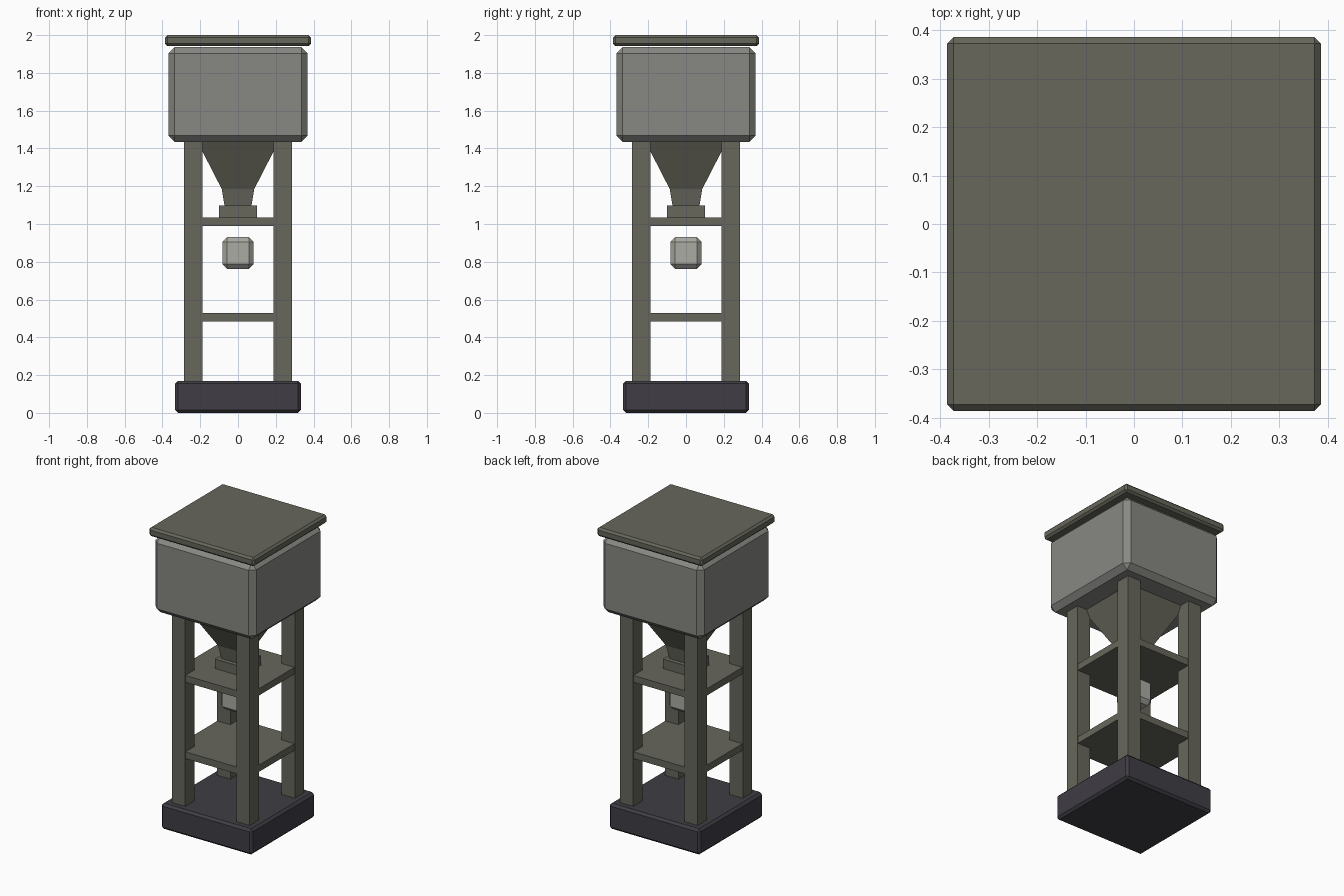
import bpy
import bmesh

default_cube = bpy.data.objects.get("Cube")
if default_cube:
    bpy.data.objects.remove(default_cube, do_unlink=True)


def make_material(name, rgb):
    mat = bpy.data.materials.new(name)
    mat.use_nodes = True
    color = (*rgb, 1.0)
    mat.diffuse_color = color
    mat.node_tree.nodes["Principled BSDF"].inputs["Base Color"].default_value = color
    return mat


dark_base = make_material("charcoal", (0.05, 0.047, 0.058))
olive = make_material("olive grey", (0.135, 0.135, 0.107))
stone = make_material("stone grey", (0.245, 0.245, 0.228))
pale = make_material("pale grey", (0.41, 0.41, 0.37))


def finish(name, bm, mat):
    mesh = bpy.data.meshes.new(name)
    bmesh.ops.recalc_face_normals(bm, faces=bm.faces)
    bm.to_mesh(mesh)
    bm.free()
    mesh.materials.append(mat)
    obj = bpy.data.objects.new(name, mesh)
    bpy.context.collection.objects.link(obj)
    return obj


def box(name, half, bottom, top, mat, chamfer=0.0, x=0.0, y=0.0):
    """Square block between two heights, with optional chamfered edges."""
    bm = bmesh.new()
    bmesh.ops.create_cube(bm, size=1)
    for v in bm.verts:
        v.co.x = x + v.co.x * 2 * half
        v.co.y = y + v.co.y * 2 * half
        v.co.z = bottom + (v.co.z + 0.5) * (top - bottom)
    obj = finish(name, bm, mat)
    if chamfer:
        mod = obj.modifiers.new("chamfer", "BEVEL")
        mod.width = chamfer
        mod.segments = 1
        mod.limit_method = "NONE"
    return obj


def square_loft(name, profile, mat):
    """Square rings of (half width, height) joined into a closed solid."""
    bm = bmesh.new()
    rings = [[bm.verts.new((sx * h, sy * h, z))
              for sx, sy in ((-1, -1), (1, -1), (1, 1), (-1, 1))]
             for h, z in profile]
    for low, high in zip(rings, rings[1:]):
        for i in range(4):
            j = (i + 1) % 4
            bm.faces.new((low[i], low[j], high[j], high[i]))
    bm.faces.new(rings[0][::-1])
    bm.faces.new(rings[-1])
    return finish(name, bm, mat)


# Foundation and the four posts
box("base", 0.333, 0.0, 0.17, dark_base, 0.015)
for side, sx in (("left", 1), ("right", -1)):
    for end, sy in (("front", -1), ("back", 1)):
        box(f"{end}_{side}_post", 0.049, 0.16, 1.46, olive,
            x=sx * 0.236, y=sy * 0.236)

# Platforms between the posts
box("lower_platform", 0.282, 0.485, 0.53, olive)
box("upper_platform", 0.282, 0.99, 1.035, olive)

# Hopper funnel, its outlet collar and the block hanging under it
square_loft("funnel", [(0.07, 1.09), (0.086, 1.185), (0.222, 1.45)], olive)
box("outlet_collar", 0.1, 1.03, 1.098, olive)
box("falling_block", 0.083, 0.763, 0.93, pale, 0.025)

# Storage bin and lid
box("bin", 0.369, 1.435, 1.937, stone, 0.034)
box("lid", 0.386, 1.942, 2.0, olive, 0.013)
